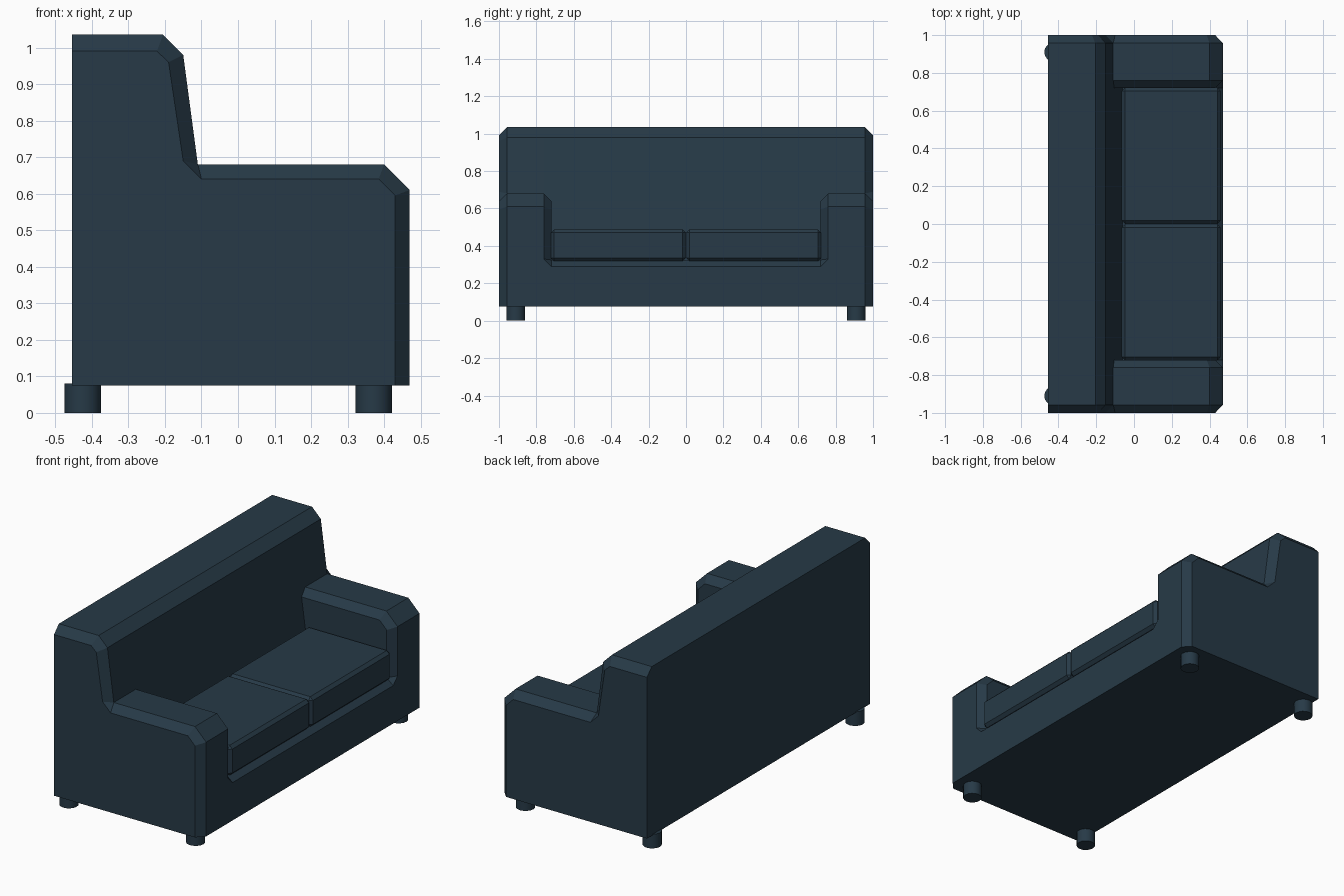
import bpy, bmesh

if "Cube" in bpy.data.objects:
    bpy.data.objects.remove(bpy.data.objects["Cube"])

mat = bpy.data.materials.new("navy_fabric")
mat.diffuse_color = (0.02, 0.042, 0.063, 1)
mat.use_nodes = True
mat.node_tree.nodes["Principled BSDF"].inputs["Base Color"].default_value = mat.diffuse_color


def finish(bm, name):
    bmesh.ops.remove_doubles(bm, verts=bm.verts[:], dist=0.0005)
    bmesh.ops.recalc_face_normals(bm, faces=bm.faces[:])
    me = bpy.data.meshes.new(name)
    bm.to_mesh(me)
    bm.free()
    me.materials.append(mat)
    ob = bpy.data.objects.new(name, me)
    bpy.context.collection.objects.link(ob)
    return ob


# Side profiles (x, z), all running from back bottom round the front to back top
side = [(-.455, .075), (.43, .075), (.43, .33), (.43, .33), (.43, .595), (.385, .64),
        (-.10, .64), (-.15, .69), (-.19, .96), (-.222, .99), (-.455, .99)]
back = [(-.15, .98), (-.205, 1.035), (-.455, 1.035)]
base = [(-.455, .075), (.47, .075)]
arm = base + [(.47, .33), (.47, .33), (.47, .61), (.40, .68), (-.11, .68), (-.11, .68)] + back
arm_inner = base + [(.47, .29), (.43, .325), (.43, .595), (.385, .64),
                    (-.105, .64), (-.105, .64)] + back
seat = base + [(.47, .29), (.43, .325), (.43, .325), (-.062, .325),
               (-.105, .64), (-.105, .64)] + back

# Body: one skin lofted across the width through the profiles
half = [(1, side), (.957, arm), (.76, arm), (.72, arm_inner), (.72, seat)]
stations = half + [(-y, p) for y, p in reversed(half)]
bm = bmesh.new()
rings = [[bm.verts.new((x, y, z)) for x, z in p] for y, p in stations]
for a, b in zip(rings, rings[1:]):
    for i in range(len(a)):
        j = (i + 1) % len(a)
        bm.faces.new((a[i], a[j], b[j], b[i]))
bm.faces.new(rings[0])
bm.faces.new(rings[-1])
finish(bm, "sofa_body")


# Seat cushions with chamfered edges
def cushion(name, y0, y1):
    x0, x1, z0, z1 = -.065, .458, .318, .488
    bm = bmesh.new()
    bmesh.ops.create_cube(bm, size=1)
    for v in bm.verts:
        v.co = (x1 if v.co.x > 0 else x0, y1 if v.co.y > 0 else y0, z1 if v.co.z > 0 else z0)
    bmesh.ops.bevel(bm, geom=bm.edges[:], offset=.017, segments=1, affect='EDGES')
    finish(bm, name)


cushion("left_seat_cushion", -.722, -.001)
cushion("right_seat_cushion", .001, .722)

# Round feet
for xn, x in (("back", -.425), ("front", .371)):
    for yn, y in (("left", -.91), ("right", .91)):
        bm = bmesh.new()
        bmesh.ops.create_cone(bm, cap_ends=True, segments=16, radius1=.05, radius2=.05, depth=.08)
        bmesh.ops.translate(bm, verts=bm.verts[:], vec=(x, y, .04))
        ob = finish(bm, f"{xn}_{yn}_foot")
        bpy.context.view_layer.objects.active = ob
        ob.select_set(True)
        bpy.ops.object.shade_smooth_by_angle()
        ob.select_set(False)
